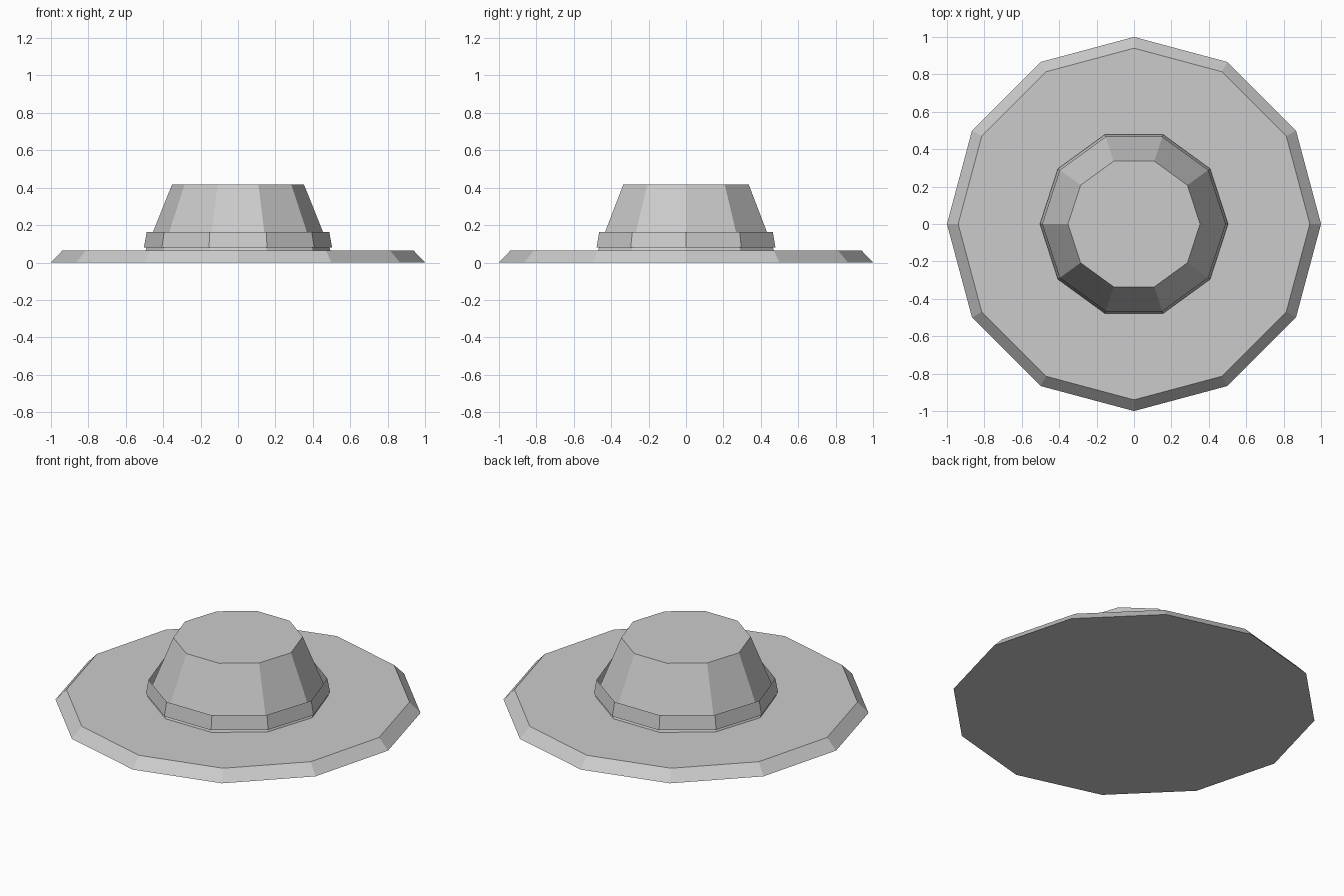
import bpy, math

if "Cube" in bpy.data.objects:
    bpy.data.objects.remove(bpy.data.objects["Cube"])

grey = bpy.data.materials.new("light grey")
grey.diffuse_color = (0.6, 0.6, 0.6, 1)
grey.use_nodes = True
grey.node_tree.nodes["Principled BSDF"].inputs["Base Color"].default_value = grey.diffuse_color


def lathe(name, sides, rings, cap_bottom=True, cap_top=True):
    """Faceted surface through (radius, z) rings, first corner on +x."""
    verts = [(r * math.cos(math.tau * i / sides), r * math.sin(math.tau * i / sides), z)
             for r, z in rings for i in range(sides)]
    faces = []
    for k in range(len(rings) - 1):
        a, b = k * sides, (k + 1) * sides
        for i in range(sides):
            j = (i + 1) % sides
            faces.append((a + i, a + j, b + j, b + i))
    if cap_bottom:
        faces.append(tuple(reversed(range(sides))))
    if cap_top:
        start = (len(rings) - 1) * sides
        faces.append(tuple(range(start, start + sides)))
    mesh = bpy.data.meshes.new(name)
    mesh.from_pydata(verts, [], faces)
    mesh.materials.append(grey)
    obj = bpy.data.objects.new(name, mesh)
    bpy.context.collection.objects.link(obj)
    return obj


# Wide twelve-sided brim with a sloped rim
lathe("brim", 12, [(1.0, 0.0), (0.94, 0.063)])
# Ten-sided tapered crown
lathe("crown", 10, [(0.495, 0.063), (0.353, 0.416)], cap_bottom=False)
# Open ribbon around the foot of the crown
lathe("hat_band", 10, [(0.503, 0.08), (0.488, 0.163)], cap_bottom=False, cap_top=False)
